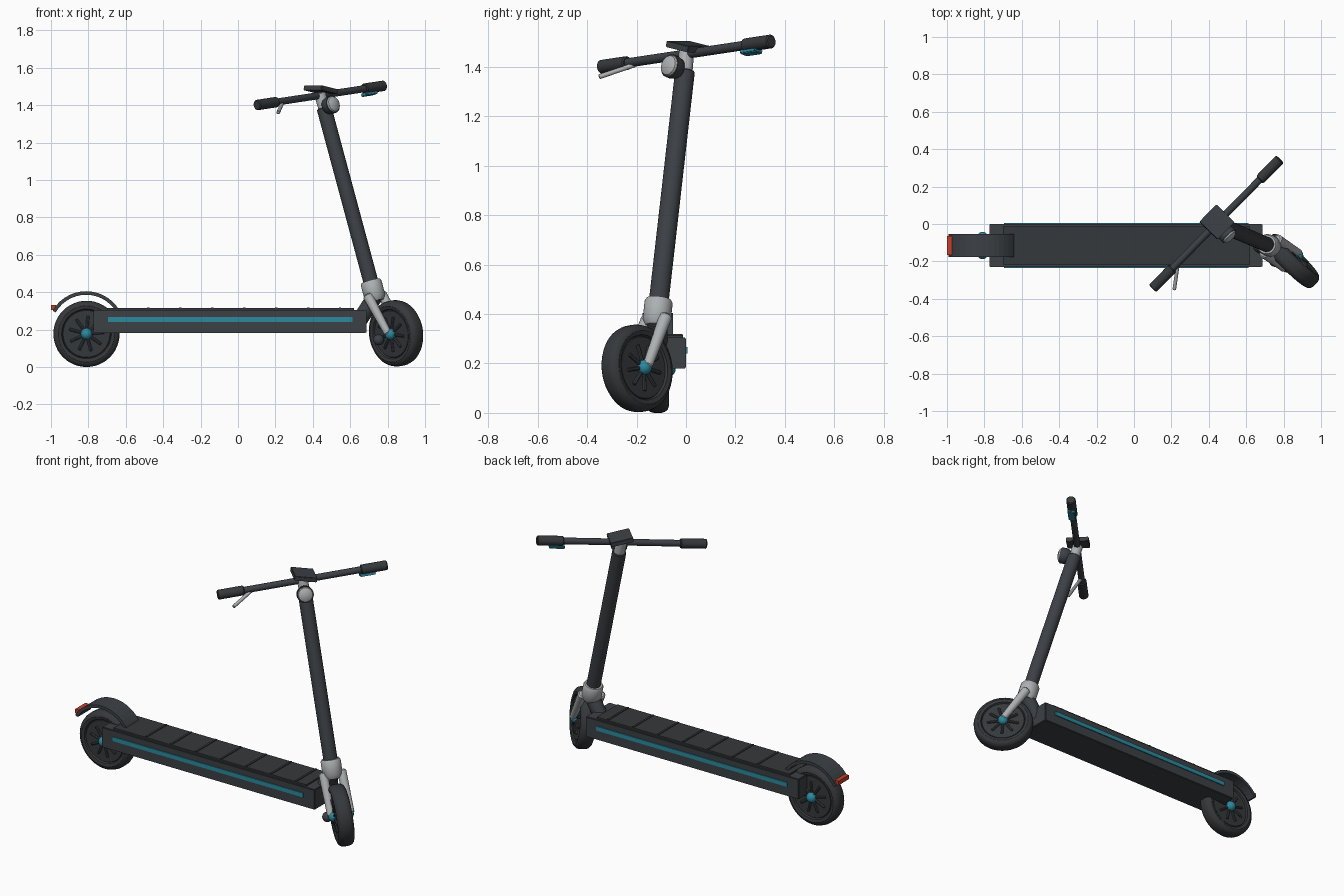
import bpy, bmesh, math
from mathutils import Matrix, Vector as V

cube = bpy.data.objects.get("Cube")
if cube:
    bpy.data.objects.remove(cube)


def material(name, rgb):
    m = bpy.data.materials.new(name)
    m.use_nodes = True
    m.diffuse_color = (*rgb, 1)
    m.node_tree.nodes["Principled BSDF"].inputs["Base Color"].default_value = (*rgb, 1)
    return m


BODY = material("charcoal", (0.045, 0.052, 0.06))
RUBBER = material("rubber", (0.036, 0.04, 0.044))
METAL = material("light grey", (0.42, 0.44, 0.45))
TEAL = material("teal", (0.025, 0.25, 0.34))
RED = material("red", (0.55, 0.05, 0.025))

# Steering frame: handlebar direction, forward, and up along the stem
UP = V((-0.256, 0.108, 0.961)).normalized()
SIDE = V((0.697, 0.708, 0.106)).normalized()
FWD = SIDE.cross(UP).normalized()
SIDE = UP.cross(FWD)


def frame(origin, z_axis, x_axis=None):
    z = V(z_axis).normalized()
    x = V(x_axis) if x_axis else z.orthogonal()
    x = (x - z * x.dot(z)).normalized()
    m = Matrix((x, z.cross(x), z)).transposed().to_4x4()
    m.translation = V(origin)
    return m


def finish(name, bm, mat, smooth=True):
    bmesh.ops.recalc_face_normals(bm, faces=bm.faces)
    for f in bm.faces:
        f.smooth = smooth
    for e in bm.edges:
        e.smooth = e.calc_face_angle(0) < math.radians(32)
    mesh = bpy.data.meshes.new(name)
    bm.to_mesh(mesh)
    bm.free()
    mesh.materials.append(mat)
    ob = bpy.data.objects.new(name, mesh)
    bpy.context.collection.objects.link(ob)
    return ob


def lathe(name, profile, place, mat, steps=32):
    """Turn (radius, height) points about the local z axis."""
    bm = bmesh.new()
    pts = [bm.verts.new((r, 0, h)) for r, h in profile]
    edges = [bm.edges.new(p) for p in zip(pts, pts[1:])]
    bmesh.ops.spin(bm, geom=pts + edges, cent=(0, 0, 0), axis=(0, 0, 1),
                   angle=math.tau, steps=steps, use_merge=False)
    bmesh.ops.remove_doubles(bm, verts=bm.verts, dist=1e-5)
    bm.transform(place)
    return finish(name, bm, mat)


def rod(name, a, b, r, mat, steps=20, bevel=0.004, r2=None):
    a, b = V(a), V(b)
    n = (b - a).length
    r2 = r2 or r
    return lathe(name, [(0, 0), (r - bevel, 0), (r, bevel), (r2, n - bevel),
                        (r2 - bevel, n), (0, n)], frame(a, b - a), mat, steps)


def ball(name, centre, r, mat):
    bm = bmesh.new()
    bmesh.ops.create_uvsphere(bm, u_segments=20, v_segments=12, radius=r)
    bm.transform(Matrix.Translation(centre))
    return finish(name, bm, mat)


def box(name, size, place, mat, bevel=0):
    bm = bmesh.new()
    bmesh.ops.create_cube(bm, size=1)
    bm.transform(Matrix.Diagonal((*size, 1)))
    if bevel:
        bmesh.ops.bevel(bm, geom=bm.edges[:], offset=bevel, segments=2, affect='EDGES')
    if not isinstance(place, Matrix):
        place = Matrix.Translation(place)
    bm.transform(place)
    return finish(name, bm, mat, bevel > 0)


def wheel(name, centre, axle):
    """Tyre with recessed discs, radial ribs and hub caps."""
    place = frame(centre, axle)
    half = [(0, 0.036), (0.125, 0.036), (0.128, 0.032), (0.133, 0.042), (0.15, 0.046),
            (0.163, 0.041), (0.173, 0.03), (0.177, 0.015)]
    lathe(name + "_tyre", half + [(r, -h) for r, h in reversed(half)], place, RUBBER, 48)
    for tag, s in (("a", 1), ("b", -1)):
        ball(f"{name}_hub_{tag}", place @ V((0, 0, 0.042 * s)), 0.031, TEAL)
        for i in range(9):
            t = math.tau * i / 9
            ray = V((math.cos(t), math.sin(t), 0))
            out = V((0, 0, 0.039 * s))
            rod(f"{name}_spoke_{tag}{i}", place @ (ray * 0.02 + out),
                place @ (ray * 0.095 + out), 0.008, BODY, 8, 0.002)


# Deck, grip mat, cross ribs and side stripes
MID = -0.115
box("deck", (1.46, 0.23, 0.125), (-0.043, MID, 0.243), BODY, 0.004)
box("deck_mat", (1.32, 0.205, 0.012), (-0.04, MID, 0.309), RUBBER)
for i in range(7):
    box(f"deck_rib_{i}", (0.012, 0.2, 0.006), (-0.48 + 0.171 * i, MID, 0.316), RUBBER)
for s in (-1, 1):
    box("side_stripe", (1.306, 0.008, 0.026), (-0.042, MID + s * 0.117, 0.254), TEAL)

# Rear wheel, arched mudguard and tail light
wheel("rear_wheel", (-0.81, MID, 0.177), (0, 1, 0))
bm = bmesh.new()
rings = []
N = 14
for i in range(N + 1):
    t = math.radians(-60 + 120 * i / N)
    rings.append([bm.verts.new((-0.812 + r * math.sin(t), MID + y, 0.198 + r * math.cos(t)))
                  for r, y in ((0.188, -0.062), (0.207, -0.062), (0.207, 0.062), (0.188, 0.062))])
for p, q in zip(rings, rings[1:]):
    for k in range(4):
        j = (k + 1) % 4
        bm.faces.new((p[k], p[j], q[j], q[k]))
bm.faces.new(rings[0])
bm.faces.new(rings[-1])
finish("rear_mudguard", bm, BODY, False)
box("tail_light", (0.026, 0.1, 0.026), (-0.987, MID, 0.318), RED)

# Front wheel and fork
AXLE = V((0.845, -0.198, 0.18))
wheel("front_wheel", AXLE, SIDE)
CROWN = V((0.725, -0.116, 0.4))
for name, s in (("left_fork_leg", 1), ("right_fork_leg", -1)):
    rod(name, CROWN + SIDE * 0.052 * s - UP * 0.01, AXLE + SIDE * 0.058 * s,
        0.027, METAL, 16, 0.008, 0.02)
lathe("fork_crown", [(0, -0.05), (0.042, -0.05), (0.057, -0.025), (0.057, 0.05),
                     (0.05, 0.062), (0, 0.062)], frame(CROWN, UP), METAL)
rod("neck", (0.65, MID, 0.25), CROWN - UP * 0.025, 0.042, BODY)
ball("brake_caliper", (0.752, -0.2, 0.145), 0.029, BODY)

# Stem and head joint
TOP = V((0.46, -0.004, 1.385))
BAR = V((0.44, 0.001, 1.452))
rod("stem", CROWN + UP * 0.05, TOP, 0.04, BODY, 32)
rod("head_joint", TOP - UP * 0.01, BAR + UP * 0.012, 0.031, METAL, 24)

# Handlebar and grips
rod("handlebar", BAR - SIDE * 0.4, BAR + SIDE * 0.4, 0.019, BODY)
for name, s in (("left_grip", 1), ("right_grip", -1)):
    rod(name, BAR + SIDE * 0.335 * s, BAR + SIDE * 0.487 * s, 0.028, RUBBER, 24, 0.005)

# Display, throttle and brake lever
box("display", (0.13, 0.135, 0.026),
    frame(BAR + V((0.003, 0.01, 0.03)), (0.12, 0.13, 1), SIDE), BODY, 0.003)
box("throttle", (0.09, 0.045, 0.018),
    frame(BAR + SIDE * 0.37 - UP * 0.03 - FWD * 0.005, UP, SIDE), TEAL, 0.004)
rod("brake_lever", (0.236, -0.205, 1.41), (0.215, -0.352, 1.36), 0.01, METAL, 12, 0.003)

# Headlight
LAMP = V((0.485, -0.042, 1.396))
lathe("headlight", [(0, -0.03), (0.025, -0.027), (0.042, -0.01), (0.048, 0.012),
                    (0.048, 0.035), (0, 0.035)], frame(LAMP, FWD), BODY)
lathe("headlight_lens", [(0.044, 0.034), (0.04, 0.044), (0.025, 0.052), (0, 0.055)],
      frame(LAMP, FWD), METAL)
